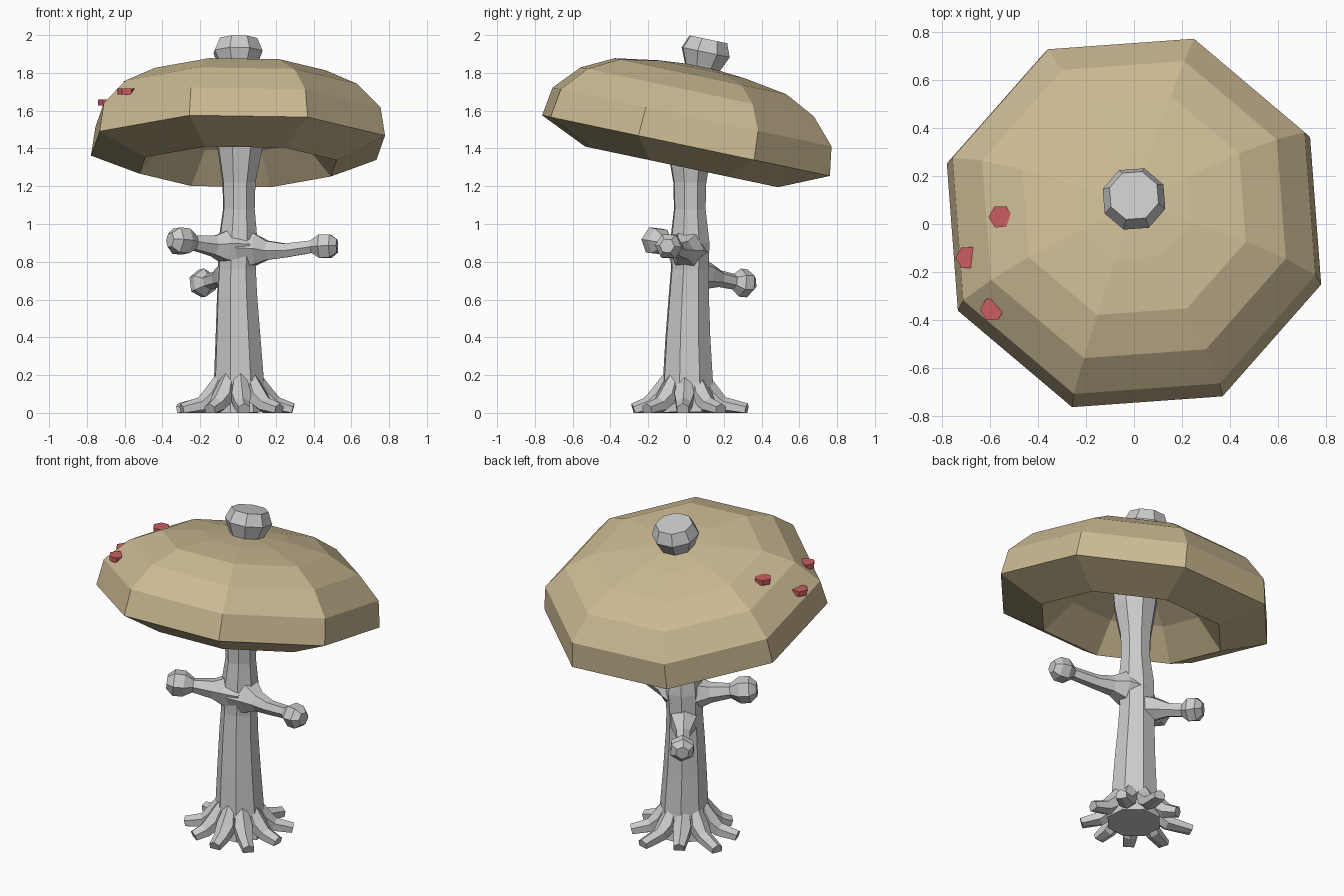
import bpy, bmesh, math
from mathutils import Vector, Matrix
from mathutils.bvhtree import BVHTree

if "Cube" in bpy.data.objects:
    bpy.data.objects.remove(bpy.data.objects["Cube"])


def material(name, rgb):
    m = bpy.data.materials.new(name)
    m.diffuse_color = (*rgb, 1)
    m.use_nodes = True
    m.node_tree.nodes["Principled BSDF"].inputs["Base Color"].default_value = m.diffuse_color
    return m


def finish(name, bm, mat=None):
    bmesh.ops.recalc_face_normals(bm, faces=bm.faces)
    me = bpy.data.meshes.new(name)
    bm.to_mesh(me)
    bm.free()
    ob = bpy.data.objects.new(name, me)
    bpy.context.collection.objects.link(ob)
    if mat:
        me.materials.append(mat)
    return ob


def loft(rings, sides, turn=0.0):
    """Bridge (matrix, radius) rings; the first and last ring are closed."""
    bm = bmesh.new()
    loops = []
    for m, r in rings:
        loops.append([bm.verts.new(m @ Vector((r * math.cos(turn + math.tau * i / sides),
                                               r * math.sin(turn + math.tau * i / sides), 0)))
                      for i in range(sides)])
    for a, b in zip(loops, loops[1:]):
        for i in range(sides):
            j = (i + 1) % sides
            bm.faces.new((a[i], a[j], b[j], b[i]))
    bm.faces.new(loops[0])
    bm.faces.new(loops[-1])
    return bm


def tube(name, pts, sides, turn=0.0):
    """Faceted limb along (x, y, z, radius) points, never below the ground."""
    rings = []
    for i, p in enumerate(pts):
        a, b = pts[max(i - 1, 0)], pts[min(i + 1, len(pts) - 1)]
        t = Vector(b[:3]) - Vector(a[:3])
        q = Vector((0, 0, 1)).rotation_difference(t)
        rings.append((Matrix.Translation(p[:3]) @ q.to_matrix().to_4x4(), p[3]))
    bm = loft(rings, sides, turn)
    for v in bm.verts:
        v.co.z = max(v.co.z, 0)
    return finish(name, bm)


tan = material("cap_tan", (0.6, 0.49, 0.29))
red = material("spot_red", (0.6, 0.11, 0.12))
TURN = math.radians(-18.3)
tilt = Matrix.Translation((0, 0, 1.415)) @ Matrix.Rotation(math.radians(-11.9), 4, 'X')


def tilted(profile):
    return [(tilt @ Matrix.Translation((0, 0, h)), r) for r, h in profile]


# Tilted octagonal cap: hollow underside, lip, rim, dome
cap_bm = loft(tilted([(0.03, 0.22), (0.2, 0.17), (0.39, 0.05), (0.55, -0.115), (0.82, 0),
                      (0.795, 0.155), (0.665, 0.29), (0.49, 0.375), (0.25, 0.412),
                      (0.03, 0.43)]), 8, TURN)
bvh = BVHTree.FromBMesh(cap_bm)
finish("cap", cap_bm, tan)

# Knob on top of the cap
finish("top_knob", loft(tilted([(0.09, 0.40), (0.107, 0.44), (0.137, 0.505), (0.107, 0.575)]), 8, TURN))

# Red hexagonal spots lying on the dome
for k, (x, y) in enumerate([(-0.555, 0.03), (-0.692, -0.14), (-0.59, -0.355)]):
    loc, nor, _, _ = bvh.ray_cast(Vector((x, y, 3)), Vector((0, 0, -1)))
    if nor.z < 0:
        nor = -nor
    m = Matrix.Translation(loc) @ Vector((0, 0, 1)).rotation_difference(nor).to_matrix().to_4x4()
    rings = [(m @ Matrix.Translation((0, 0, h)), r) for h, r in [(-0.02, 0.05), (0.012, 0.048)]]
    finish(f"spot_{k + 1}", loft(rings, 6, 0.5), red)

# Trunk
tube("trunk", [(0.01, 0.01, 0, 0.16), (0.005, 0.01, 0.16, 0.14), (0, 0.01, 0.4, 0.125),
               (-0.005, 0.015, 0.62, 0.112), (-0.005, 0.02, 0.76, 0.105), (0, 0.02, 0.9, 0.11),
               (0.005, 0.02, 1.08, 0.088), (0.005, 0.02, 1.22, 0.092),
               (0.01, 0.02, 1.4, 0.125), (0.01, 0.03, 1.65, 0.15)], 8, TURN)

# Branches with swollen ends
tube("right_branch", [(0.0, 0.01, 0.86, 0.115), (0.09, 0, 0.865, 0.095), (0.155, -0.015, 0.86, 0.058),
                      (0.25, -0.04, 0.86, 0.043), (0.39, -0.075, 0.88, 0.038),
                      (0.435, -0.085, 0.882, 0.072), (0.49, -0.095, 0.883, 0.07),
                      (0.525, -0.1, 0.884, 0.04)], 6, 0.3)
tube("left_branch", [(0.02, 0.01, 0.87, 0.11), (-0.075, -0.03, 0.88, 0.09), (-0.13, -0.06, 0.885, 0.06),
                     (-0.23, -0.115, 0.9, 0.043), (-0.275, -0.14, 0.907, 0.076),
                     (-0.325, -0.17, 0.912, 0.078), (-0.36, -0.19, 0.916, 0.042)], 6, 0.1)
tube("back_branch", [(-0.01, 0.03, 0.74, 0.1), (-0.06, 0.11, 0.73, 0.075), (-0.105, 0.18, 0.71, 0.045),
                     (-0.155, 0.25, 0.695, 0.042), (-0.175, 0.285, 0.69, 0.075),
                     (-0.2, 0.325, 0.685, 0.074), (-0.22, 0.35, 0.683, 0.04)], 6)

# Splayed roots of slightly different length
lengths = [0.29, 0.31, 0.33, 0.27, 0.34, 0.31, 0.27, 0.28, 0.30]
for k, n in enumerate(lengths):
    a = math.tau * k / len(lengths) - 0.06
    c, s = math.cos(a), math.sin(a)
    tube(f"root_{k + 1}", [(r * c, r * s, z, w) for r, z, w in
                           [(0.08, 0.21, 0.03), (0.135, 0.09, 0.06), (0.2, 0.04, 0.046),
                            (n, 0.015, 0.036)]], 6, a)
